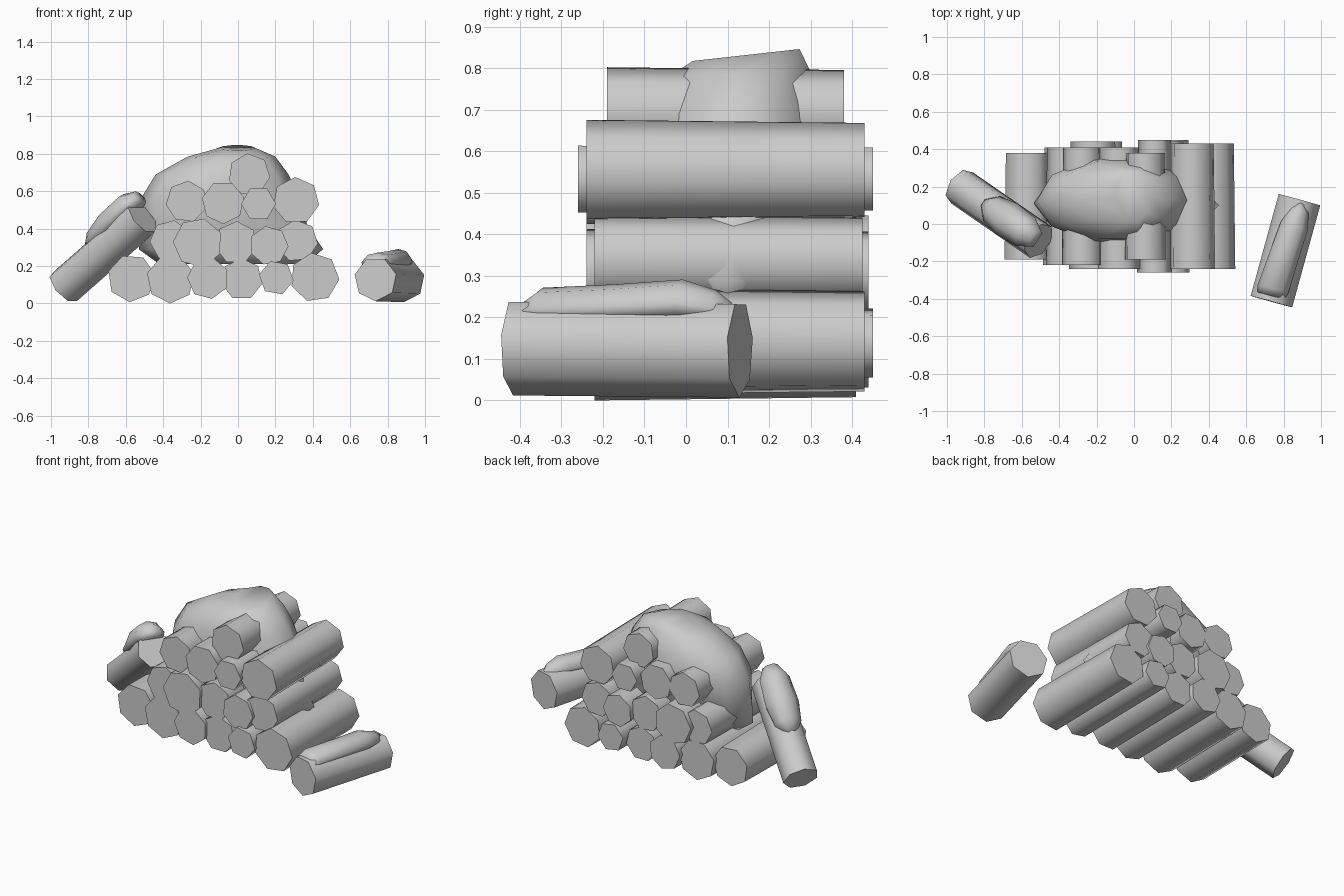
import bpy, math
from mathutils import Vector

if "Cube" in bpy.data.objects:
    bpy.data.objects.remove(bpy.data.objects["Cube"])


def make_object(name, verts, faces, flat=()):
    mesh = bpy.data.meshes.new(name)
    mesh.from_pydata([tuple(v) for v in verts], [], faces)
    mesh.update()
    for p in mesh.polygons:
        p.use_smooth = p.index not in flat
    ob = bpy.data.objects.new(name, mesh)
    bpy.context.collection.objects.link(ob)
    return ob


def skin(rings):
    """Join equal rings into one closed tube; the two caps come last."""
    n = len(rings[0])
    verts = [v for r in rings for v in r]
    faces = [(k * n + i, k * n + (i + 1) % n, (k + 1) * n + (i + 1) % n, (k + 1) * n + i)
             for k in range(len(rings) - 1) for i in range(n)]
    faces.append(tuple(reversed(range(n))))
    faces.append(tuple(range(len(verts) - n, len(verts))))
    return verts, faces


def frame(a, b):
    d = (b - a).normalized()
    side = d.cross(Vector((0, 0, 1))).normalized()
    return d, side, side.cross(d)


def log(name, a, b, r, sides=7, turn=90, taper=0.94):
    a, b = Vector(a), Vector(b)
    d, s, u = frame(a, b)
    rings = []
    for c, rad in ((a, r), (b, r * taper)):
        ring = []
        for i in range(sides):
            t = math.radians(turn) - math.tau * i / sides
            ring.append(c + (s * math.cos(t) + u * math.sin(t)) * rad)
        rings.append(ring)
    verts, faces = skin(rings)
    make_object(name, verts, faces, flat=(sides, sides + 1))


def log_snow(name, a, b, stations):
    """Snow lying along a log: (position, half width, base height, top height, shift)."""
    a, b = Vector(a), Vector(b)
    d, s, u = frame(a, b)
    rings = []
    for t, w, lo, hi, sh in stations:
        c = a.lerp(b, t) + s * sh
        pts = [(-.85, 0), (-1, .35), (-.6, .85), (0, 1), (.6, .85), (1, .35), (.85, 0)]
        rings.append([c + s * (x * w) + u * (lo + y * (hi - lo)) for x, y in pts])
    make_object(name, *skin(rings))


# Stacked logs: x, z, radius, front y, back y, sides, turn
stack = [
    (-.57, .135, .128, -.19, .38, 7, 60), (-.36, .13, .13, -.22, .41, 7, 63),
    (-.16, .135, .112, -.24, .44, 7, 75), (.02, .13, .112, -.22, .41, 7, 90),
    (.205, .138, .094, -.26, .45, 6, 50), (.41, .14, .132, -.24, .43, 7, 98),
    (-.36, .335, .112, -.22, .41, 7, 80), (-.215, .325, .133, -.24, .44, 7, 75),
    (-.01, .325, .115, -.22, .41, 7, 88), (.165, .31, .105, -.24, .44, 7, 100),
    (.315, .335, .113, -.22, .425, 7, 95),
    (-.275, .545, .112, -.22, .41, 7, 85), (-.08, .54, .115, -.24, .41, 7, 65),
    (.11, .533, .093, -.26, .45, 6, 60), (.31, .55, .126, -.24, .43, 7, 92),
    (.06, .69, .113, -.19, .38, 7, 95),
]
for i, (x, z, r, y0, y1, n, turn) in enumerate(stack):
    log(f"stacked_log_{i + 1}", (x, y0, z), (x, y1, z), r, n, turn)

# Log leaning on the left end and log lying loose on the right
lean = ((-.93, .20, .09), (-.51, -.09, .46))
loose = ((.735, -.415, .13), (.885, .13, .125))
log("leaning_log", *lean, .104, 7, 90, 1)
log("loose_log", *loose, .118, 7, 65, 1)

# Snow on those two logs
log_snow("leaning_log_snow", *lean, [
    (.40, .03, .07, .10, 0), (.50, .08, .05, .14, 0), (.70, .10, .05, .17, 0),
    (.95, .09, .06, .175, 0), (1.07, .05, .07, .14, 0)])
log_snow("loose_log_snow", *loose, [
    (.05, .075, .07, .11, -.01), (.12, .085, .065, .142, -.01), (.45, .08, .07, .152, 0),
    (.75, .075, .08, .165, .01), (.90, .05, .075, .14, .015), (.97, .015, .08, .11, .015)])

# Snow drift over the stack, as level rings: z, x range, y range, rise toward the back
levels = [
    (.21, -.42, .36, .00, .20, 0), (.29, -.53, .455, -.05, .25, 0),
    (.42, -.535, .37, -.09, .32, 0), (.56, -.52, .33, -.11, .36, 0),
    (.69, -.44, .27, -.09, .345, 0), (.785, -.27, .20, -.05, .31, .01),
    (.832, -.10, .09, .01, .28, .03)]
rings = []
for z, x0, x1, y0, y1, rise in levels:
    ring = []
    for i in range(10):
        t = math.tau * i / 10
        c, s = math.cos(t), math.sin(t)
        ring.append(Vector(((x0 + x1) / 2 + c * (x1 - x0) / 2,
                            (y0 + y1) / 2 + s * (y1 - y0) / 2, z + s * rise / 2)))
    rings.append(ring)
make_object("snow_drift", *skin(rings))
